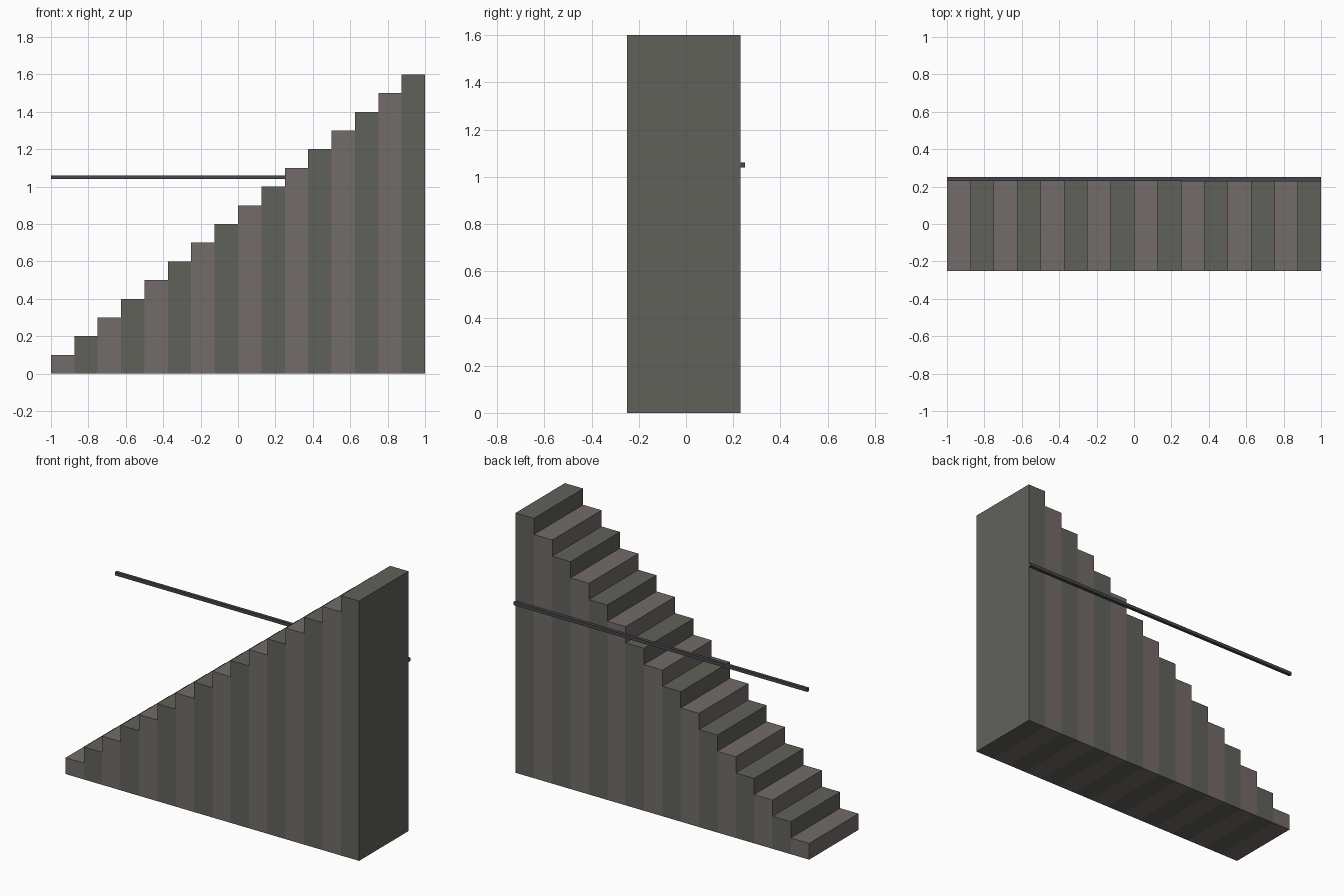
import bpy

if "Cube" in bpy.data.objects:
    bpy.data.objects.remove(bpy.data.objects["Cube"])

STEPS = 16
RUN, RISE = 2.0 / STEPS, 0.1


def material(name, rgb):
    m = bpy.data.materials.new(name)
    m.diffuse_color = (*rgb, 1)
    m.use_nodes = True
    m.node_tree.nodes["Principled BSDF"].inputs["Base Color"].default_value = m.diffuse_color
    return m


def box(name, lo, hi, mat):
    bpy.ops.mesh.primitive_cube_add(size=1, location=[(a + b) / 2 for a, b in zip(lo, hi)])
    ob = bpy.context.object
    ob.name = name
    ob.scale = [b - a for a, b in zip(lo, hi)]
    bpy.ops.object.transform_apply(location=False, rotation=False, scale=True)
    ob.data.materials.append(mat)
    return ob


warm = material("warm_stone", (0.17, 0.15, 0.14))
cool = material("cool_stone", (0.12, 0.12, 0.105))
metal = material("dark_metal", (0.06, 0.065, 0.07))

# Solid steps, each a full-height block in alternating stone
for i in range(STEPS):
    x = -1 + i * RUN
    box(f"step_{i + 1:02d}", (x, -0.25, 0), (x + RUN, 0.23, (i + 1) * RISE),
        cool if i % 2 else warm)

# Level rail along the back face
box("rail", (-1, 0.23, 1.04), (1, 0.25, 1.06), metal)
